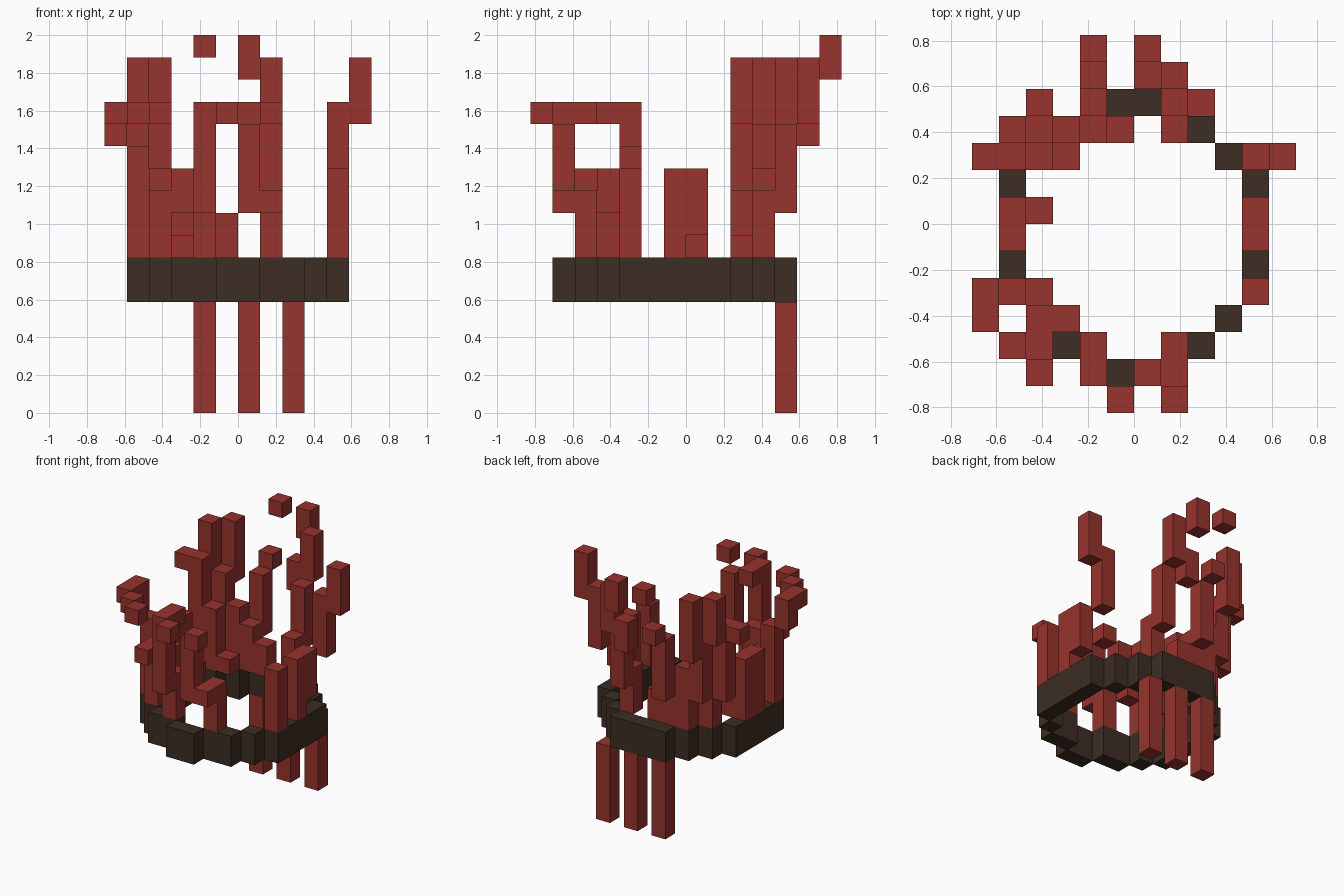
import bpy, bmesh
from mathutils import Vector

UNIT = 2 / 17                      # size of one block
ORIGIN = Vector((-6, -7, 0))       # front right corner of the block grid

# Named block levels, from the underside of the band to the highest tip
UNDERSIDE = 5
BASE, BUD, FORK, KNEE, STEM, SHOOT, TWIG, TIP, HIGH, CROWN, TOP = range(7, 18)

# Sideways steps of one block
HERE = Vector((0, 0))
LEFT = Vector((1, 0))
BACK = Vector((0, 1))
RIGHT, FRONT = -LEFT, -BACK

cube = bpy.data.objects.get("Cube")
if cube:
    bpy.data.objects.remove(cube, do_unlink=True)


def make_material(name, color):
    mat = bpy.data.materials.new(name)
    mat.use_nodes = True
    mat.diffuse_color = color
    bsdf = next(n for n in mat.node_tree.nodes if n.type == 'BSDF_PRINCIPLED')
    bsdf.inputs["Base Color"].default_value = color
    return mat


def block_object(name, cells, mat):
    """Outer skin of a set of unit blocks, with flat areas merged."""
    bm = bmesh.new()
    axes = [Vector(row) for row in ORIGIN.to_track_quat().to_matrix().to_3x3().Identity(3)]
    for cell in sorted(cells):
        centre = Vector(cell) + sum(axes, Vector()) / 2 + ORIGIN
        for i, axis in enumerate(axes):
            for normal in (axis, -axis):
                if tuple(int(c) for c in Vector(cell) + normal) in cells:
                    continue
                u = axes[i - 1] / 2
                v = normal.cross(u)
                middle = centre + normal / 2
                corners = (middle - u - v, middle + u - v,
                           middle + u + v, middle - u + v)
                bm.faces.new([bm.verts.new(c * UNIT) for c in corners])
    bmesh.ops.remove_doubles(bm, verts=bm.verts, dist=UNIT / 100)
    bmesh.ops.dissolve_limit(bm, angle_limit=0.02,
                             verts=bm.verts, edges=bm.edges)
    mesh = bpy.data.meshes.new(name)
    bm.to_mesh(mesh)
    bm.free()
    mesh.materials.append(mat)
    bpy.context.collection.objects.link(bpy.data.objects.new(name, mesh))


def post(spot, bottom, top):
    """Cells of an upright post one block wide."""
    return {(int(spot.x), int(spot.y), z) for z in range(bottom, top)}


def grow(name, start, steps, mat):
    """Branching strand: step sideways, then add a post, again and again."""
    spot, cells = Vector(start), set()
    for move, bottom, top in steps:
        spot = spot + move
        cells |= post(spot, bottom, top)
    block_object(name, cells, mat)


red = make_material("deep red", (0.31, 0.033, 0.026, 1))
brown = make_material("dark brown", (0.045, 0.027, 0.017, 1))

# Ring band: each row starts at its outer block and reaches in to its neighbours
MIDDLE = 6
outline = [MIDDLE, 5, 3, 2] + [1] * 5 + [2, 3, 4, MIDDLE]
band = set()
for y in range(1, len(outline) - 1):
    inner = max(outline[y - 1], outline[y] + 1, outline[y + 1])
    for x in range(outline[y], inner):
        for side in (x, 2 * MIDDLE - 1 - x):
            band |= post(Vector((side, y)), UNDERSIDE, BASE)
block_object("ring_band", band, brown)

# Three long strands hanging from the back
for side, x in zip(("right", "middle", "left"), (4, 6, 8)):
    grow("hanging_strand_" + side, (x, 11), [(HERE, 0, UNDERSIDE)], red)

# Strands rising from the band
grow("front_left_strand", (7, 2), [
    (HERE, BASE, KNEE), (FRONT, FORK, KNEE), (RIGHT, FORK, TWIG),
    (LEFT + FRONT, TWIG, TIP)], red)
grow("front_strand", (4, 2), [
    (HERE, BASE, KNEE), (FRONT, FORK, TIP), (BACK, TWIG, TIP),
    (LEFT + FRONT * 2, TWIG, TIP)], red)
grow("front_right_strand", (2, 3), [
    (HERE, BASE, STEM), (LEFT, FORK, STEM), (RIGHT + FRONT, KNEE, STEM),
    (FRONT, TWIG, TIP), (RIGHT + BACK, TWIG, TIP)], red)
grow("right_front_strand", (1, 4), [
    (HERE, BASE, SHOOT), (LEFT, BUD, KNEE), (RIGHT * 2, SHOOT, TIP),
    (FRONT, TWIG, TIP)], red)
grow("right_strand", (1, 6), [
    (HERE, BASE, STEM), (BACK, BASE, STEM), (LEFT, BASE, BUD)], red)
grow("left_strand", (10, 4), [
    (HERE, BASE, STEM), (BACK * 2, BASE, STEM), (BACK, BUD, STEM),
    (BACK * 2, KNEE, TIP), (LEFT, TWIG, CROWN)], red)
grow("back_right_strand", (2, 9), [
    (HERE, BASE, STEM), (LEFT, BASE, BUD), (RIGHT * 2, FORK, TIP),
    (RIGHT, TWIG, TIP), (LEFT + BACK, TWIG, CROWN), (LEFT, FORK, TWIG),
    (BACK, SHOOT, CROWN)], red)
grow("back_strand", (3, 10), [
    (HERE, BASE, STEM), (LEFT, BASE, KNEE), (LEFT, BASE, FORK),
    (RIGHT + BACK, FORK, TWIG), (BACK, TWIG, TIP), (BACK, CROWN, TOP)], red)
grow("back_left_strand", (7, 10), [
    (HERE, BASE, KNEE), (BACK, FORK, TWIG), (BACK, TWIG, CROWN),
    (RIGHT, SHOOT, TIP), (BACK, HIGH, TOP)], red)
